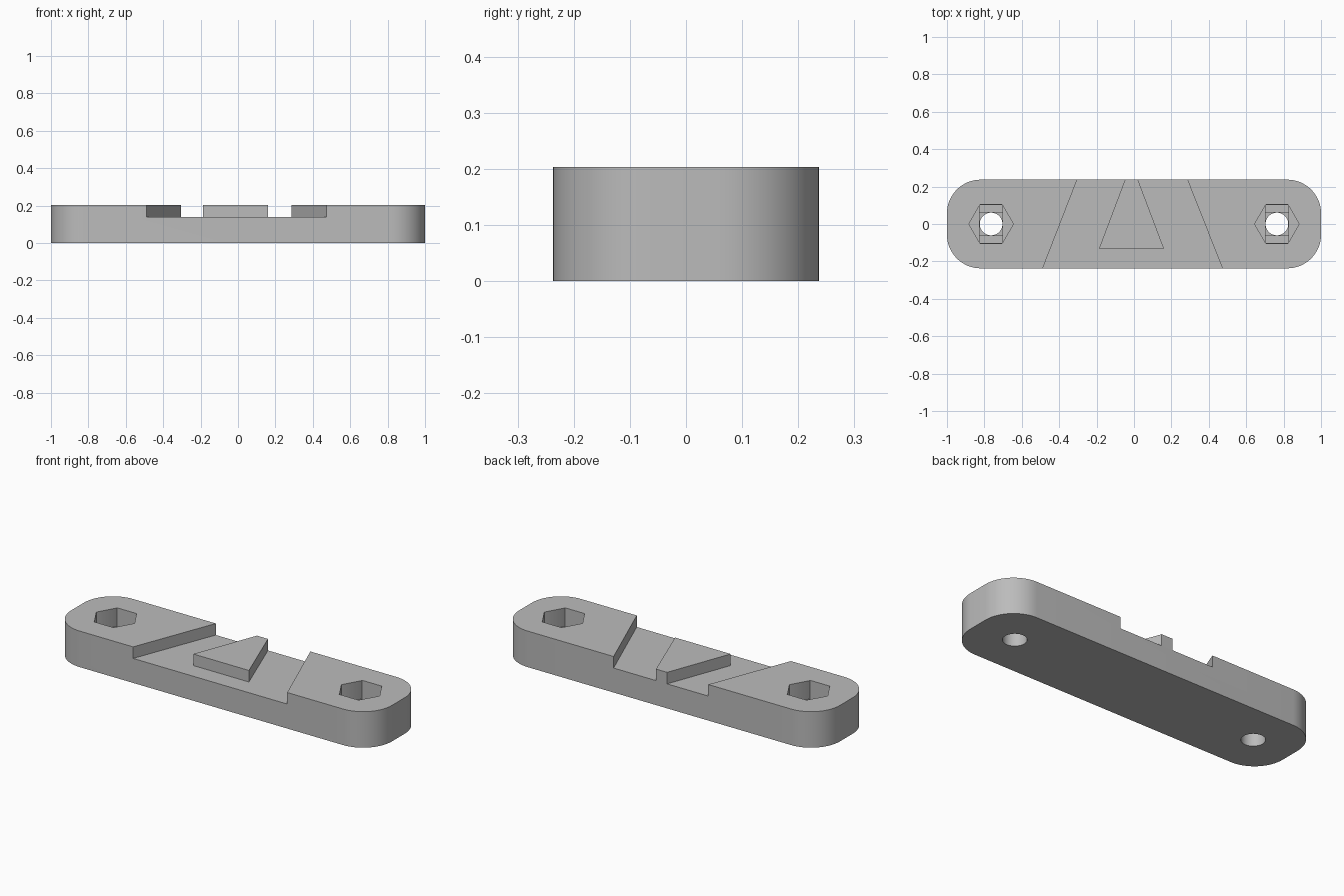
import bpy, bmesh, math

if "Cube" in bpy.data.objects:
    bpy.data.objects.remove(bpy.data.objects["Cube"])

H, FLOOR, W, R = 0.203, 0.138, 0.237, 0.18   # height, groove floor, half width, corner radius
POCKET, LAYER = 0.10, 0.011                  # nut seat height, bridging step
HOLE_X, HOLE_R, HEX_R = 0.764, 0.0615, 0.119

grey = bpy.data.materials.new("plain grey")
grey.diffuse_color = (0.5, 0.5, 0.5, 1)
grey.use_nodes = True
grey.node_tree.nodes["Principled BSDF"].inputs["Base Color"].default_value = grey.diffuse_color


def prism(name, outline, z0, z1):
    """Extrude a counter-clockwise outline from z0 to z1."""
    bm = bmesh.new()
    face = bm.faces.new([bm.verts.new((x, y, z0)) for x, y in outline])
    top = bmesh.ops.extrude_face_region(bm, geom=[face])["geom"]
    for v in top:
        if isinstance(v, bmesh.types.BMVert):
            v.co.z = z1
    bmesh.ops.recalc_face_normals(bm, faces=bm.faces)
    me = bpy.data.meshes.new(name)
    bm.to_mesh(me)
    bm.free()
    me.materials.append(grey)
    ob = bpy.data.objects.new(name, me)
    bpy.context.collection.objects.link(ob)
    return ob


def ring(cx, cy, r, n, start=0.0, sweep=math.tau, closed=True):
    steps = n if closed else n - 1
    return [(cx + r * math.cos(start + sweep * i / steps),
             cy + r * math.sin(start + sweep * i / steps)) for i in range(n)]


def box(cx, hx, hy):
    return [(cx - hx, -hy), (cx + hx, -hy), (cx + hx, hy), (cx - hx, hy)]


# Bar with rounded corners
outline = []
for i, (sx, sy) in enumerate([(1, 1), (-1, 1), (-1, -1), (1, -1)]):
    outline += ring(sx * (1 - R), sy * (W - R), R, 17, i * math.pi / 2, math.pi / 2, False)
bar = prism("clamp_bar", outline, 0, H)

# Two slanted channels that leave a wedge standing between them:
# one arch-shaped outline, extended slightly past both long sides
e = 0.05
k = 0.185 / (2 * W) * e          # slope of groove walls
j = 0.139 / 0.368 * e            # slope of wedge walls
channel = [(-0.488 - k, -W - e), (0.473 + k, -W - e), (0.285 - k, W + e),
           (0.021 - j, W + e), (0.160, -0.131), (-0.187, -0.131),
           (-0.048 + j, W + e), (-0.304 + k, W + e)]
cutters = [prism("channel_cutter", channel, FLOOR, H + 0.1)]

# Nut pockets, stepped bridging seats and bolt holes
apothem = HEX_R * math.cos(math.pi / 6)
for cx in (-HOLE_X, HOLE_X):
    cutters += [
        prism("hex_cutter", ring(cx, 0, HEX_R, 6), POCKET, H + 0.1),
        prism("slot_cutter", box(cx, HOLE_R, apothem - 0.0005), POCKET - LAYER, H + 0.05),
        prism("square_cutter", box(cx, HOLE_R - 0.0003, HOLE_R), POCKET - 2 * LAYER, H + 0.03),
        prism("hole_cutter", ring(cx, 0, HOLE_R - 0.0008, 48), -0.1, H + 0.02),
    ]

for c in cutters:
    mod = bar.modifiers.new(c.name, 'BOOLEAN')
    mod.operation, mod.solver, mod.object = 'DIFFERENCE', 'EXACT', c

# Bake the cuts, then drop the cutters
deps = bpy.context.evaluated_depsgraph_get()
baked = bpy.data.meshes.new_from_object(bar.evaluated_get(deps))
bar.modifiers.clear()
bar.data = baked
for c in cutters:
    bpy.data.objects.remove(c)

bpy.context.view_layer.objects.active = bar
bar.select_set(True)
bpy.ops.object.shade_smooth_by_angle(angle=math.radians(30))
